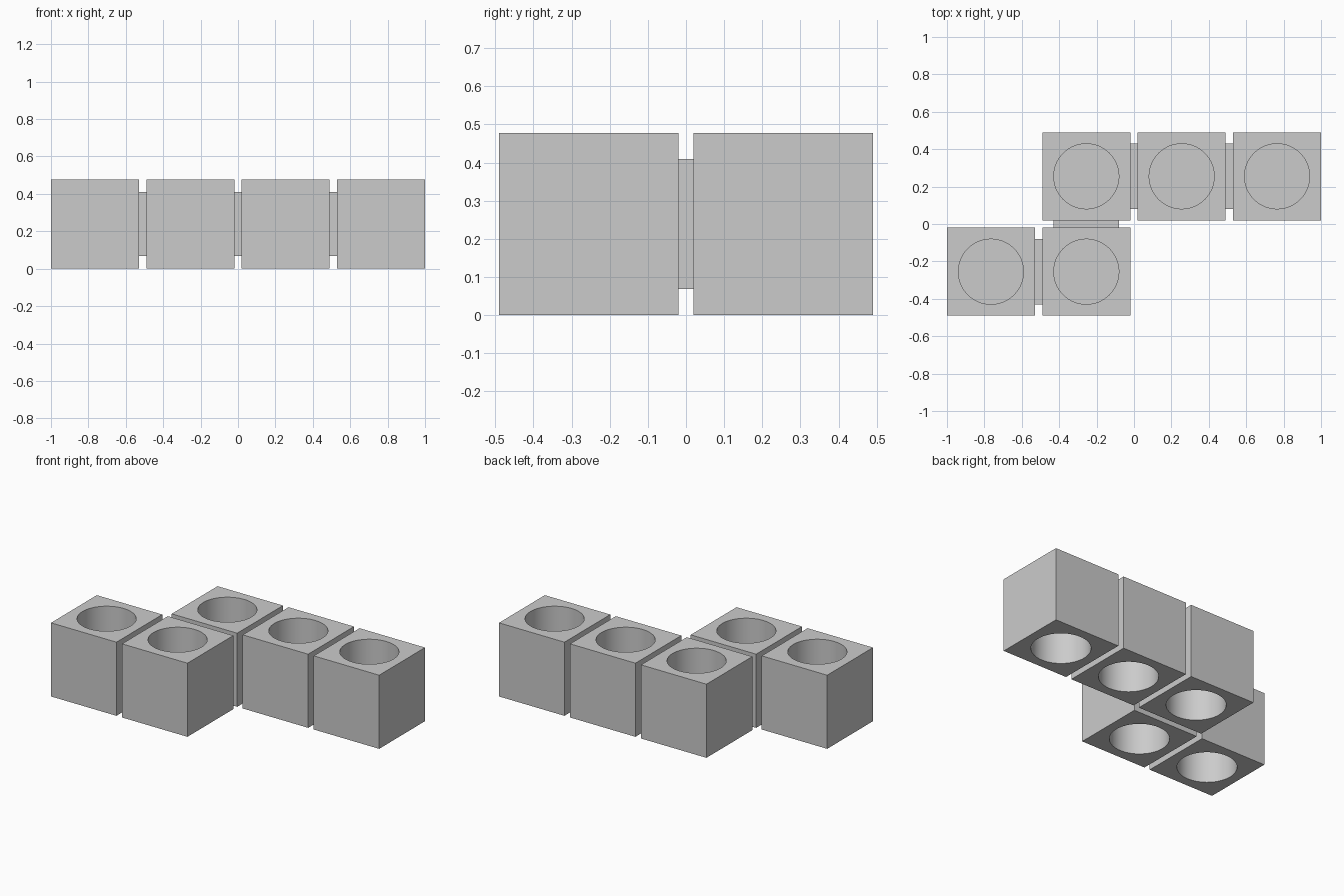
import bpy
import bmesh
import math
from mathutils import Matrix, Vector

default = bpy.data.objects.get("Cube")
if default:
    bpy.data.objects.remove(default, do_unlink=True)

# Single flat grey
GREY = (0.6, 0.6, 0.6, 1)
mat = bpy.data.materials.new("light_grey")
mat.use_nodes = True
mat.diffuse_color = GREY
mat.node_tree.nodes["Principled BSDF"].inputs["Base Color"].default_value = GREY

PITCH, SIDE, HEIGHT = 0.51, 0.47, 0.478
HOLE_R, HOLE_DEPTH = 0.174, 0.21
NECK_W, NECK_H = 0.35, 0.342


def new_object(name, bm):
    mesh = bpy.data.meshes.new(name)
    bm.to_mesh(mesh)
    bm.free()
    mesh.materials.append(mat)
    obj = bpy.data.objects.new(name, mesh)
    bpy.context.collection.objects.link(obj)
    return obj


def box(name, centre, size):
    bm = bmesh.new()
    bmesh.ops.create_cube(bm, size=1, matrix=Matrix.Translation(centre) @ Matrix.Diagonal((*size, 1)))
    return new_object(name, bm)


def hole_cutter(centre):
    # Two cylinders leave a thin floor between the top and bottom holes
    bm = bmesh.new()
    for level in (0, HEIGHT):
        bmesh.ops.create_cone(
            bm, cap_ends=True, segments=64, radius1=HOLE_R, radius2=HOLE_R,
            depth=2 * HOLE_DEPTH, matrix=Matrix.Translation((centre.x, centre.y, level)))
    obj = new_object("hole_cutter", bm)
    obj.hide_render = True
    return obj


# Blocks as (column, row), listed along the chain
cells = [(-1.5, -0.5), (-0.5, -0.5), (-0.5, 0.5), (0.5, 0.5), (1.5, 0.5)]
centres = [Vector((c * PITCH, r * PITCH, HEIGHT / 2)) for c, r in cells]

for i, centre in enumerate(centres):
    block = box(f"block_{i + 1}", centre, (SIDE, SIDE, HEIGHT))
    cutter = hole_cutter(centre)
    cut = block.modifiers.new("holes", "BOOLEAN")
    cut.operation = "DIFFERENCE"
    cut.solver = "EXACT"
    cut.object = cutter
    bpy.ops.object.select_all(action="DESELECT")
    block.select_set(True)
    bpy.context.view_layer.objects.active = block
    bpy.ops.object.modifier_apply(modifier=cut.name)
    bpy.data.objects.remove(cutter, do_unlink=True)
    bpy.ops.object.shade_smooth_by_angle(angle=math.radians(30))

# Recessed necks joining neighbouring blocks
for i, (a, b) in enumerate(zip(centres, centres[1:])):
    gap = PITCH - SIDE + 0.01
    along_x = abs(b.x - a.x) > abs(b.y - a.y)
    size = (gap, NECK_W, NECK_H) if along_x else (NECK_W, gap, NECK_H)
    box(f"neck_{i + 1}", (a + b) / 2, size)
